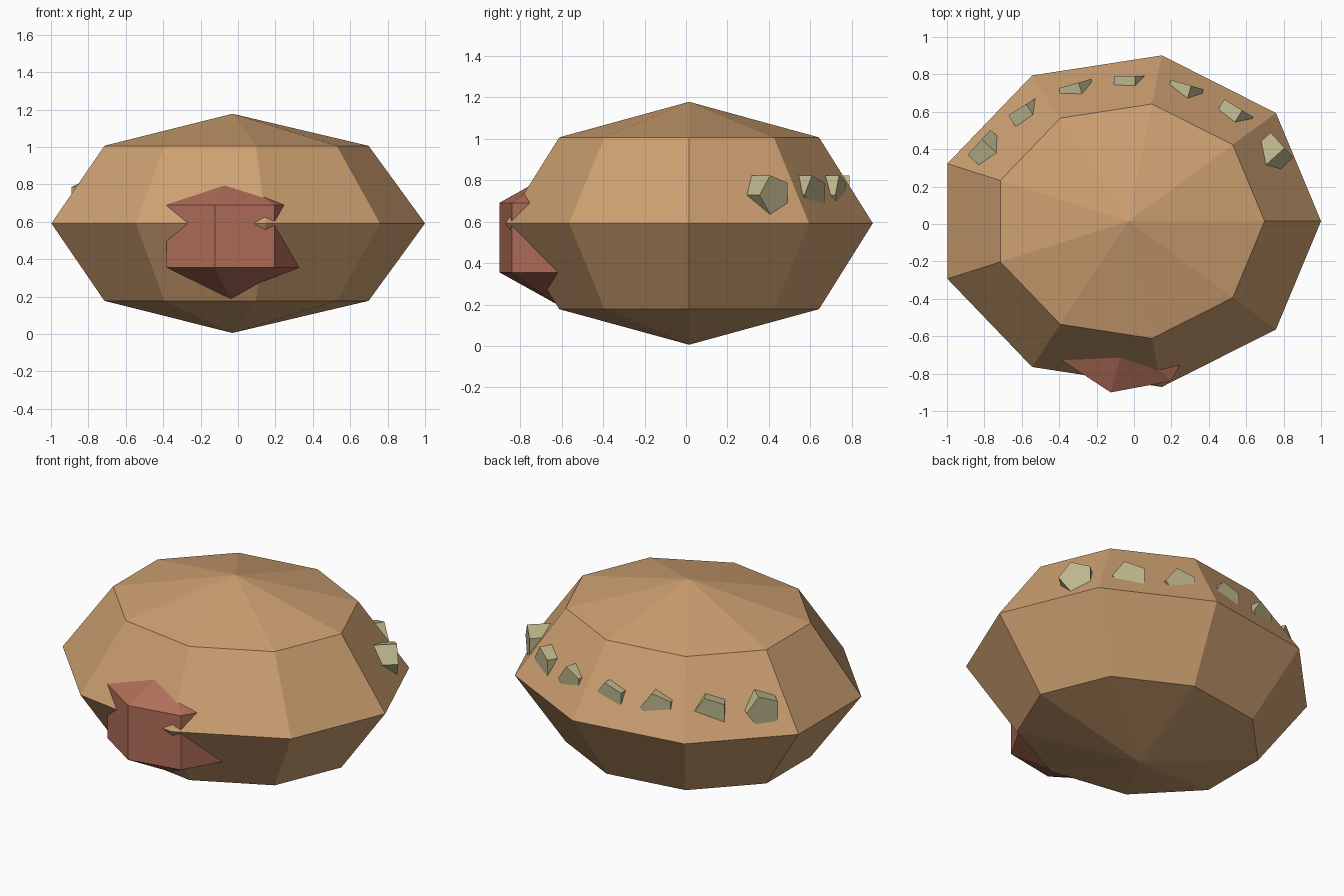
import bpy
import bmesh
from math import sin, cos, pi, radians
from mathutils import Matrix, Vector

cube = bpy.data.objects.get("Cube")
if cube:
    bpy.data.objects.remove(cube, do_unlink=True)


def material(name, rgb):
    mat = bpy.data.materials.new(name)
    mat.use_nodes = True
    mat.diffuse_color = (*rgb, 1)
    mat.node_tree.nodes["Principled BSDF"].inputs["Base Color"].default_value = (*rgb, 1)
    return mat


def add_object(name, bm, mat):
    bmesh.ops.recalc_face_normals(bm, faces=bm.faces)
    mesh = bpy.data.meshes.new(name)
    bm.to_mesh(mesh)
    bm.free()
    mesh.materials.append(mat)
    obj = bpy.data.objects.new(name, mesh)
    bpy.context.collection.objects.link(obj)
    return obj


def faceted_ball(name, segments, bands, center, radii, mat):
    """Low-poly ellipsoid whose first meridian points along +x."""
    bm = bmesh.new()

    def point(lat, lon):
        unit = (sin(lat) * cos(lon), sin(lat) * sin(lon), cos(lat))
        return bm.verts.new([c + r * u for c, r, u in zip(center, radii, unit)])

    top, bottom = point(0, 0), point(pi, 0)
    rings = [[point(pi * b / bands, 2 * pi * s / segments) for s in range(segments)]
             for b in range(1, bands)]
    for s in range(segments):
        n = (s + 1) % segments
        bm.faces.new((top, rings[0][s], rings[0][n]))
        bm.faces.new((bottom, rings[-1][n], rings[-1][s]))
        for upper, lower in zip(rings, rings[1:]):
            bm.faces.new((upper[s], lower[s], lower[n], upper[n]))
    return add_object(name, bm, mat)


tan = material("tan_brown", (0.61, 0.35, 0.165))
red = material("dusty_red", (0.44, 0.155, 0.10))
olive = material("pale_olive", (0.50, 0.46, 0.26))

# Rounded body and the snout sunk into its front
faceted_ball("body", 9, 4, (-0.03, 0.015, 0.592), (1.03, 0.9, 0.586), tan)
faceted_ball("snout", 7, 3, (-0.04, -0.598, 0.523), (0.437, 0.358, 0.336), red)

# Seven five-sided studs fanned around the back, one corner pointing sideways
depth = 0.2
for i in range(7):
    turn = radians(16 * (i - 3))
    out = Vector((sin(turn), cos(turn), 0))
    side = Vector((cos(turn), -sin(turn), 0))
    cap = Vector((-0.025, -0.3, 0.728)) + out * 1.09
    middle = cap - out * depth / 2
    up = Vector((0, 0, 1))
    frame = Matrix((side, up, out)).transposed().to_4x4()
    bm = bmesh.new()
    corners = [(0.1 * cos(2 * pi * k / 5), 0.1 * sin(2 * pi * k / 5)) for k in range(5)]
    ends = [[bm.verts.new(Matrix.Translation(middle) @ frame @ Vector((x, y, z)))
             for x, y in corners] for z in (-depth / 2, depth / 2)]
    for end in ends:
        bm.faces.new(end)
    for k in range(5):
        n = (k + 1) % 5
        bm.faces.new((ends[0][k], ends[0][n], ends[1][n], ends[1][k]))
    add_object(f"back_stud_{i + 1}", bm, olive)
